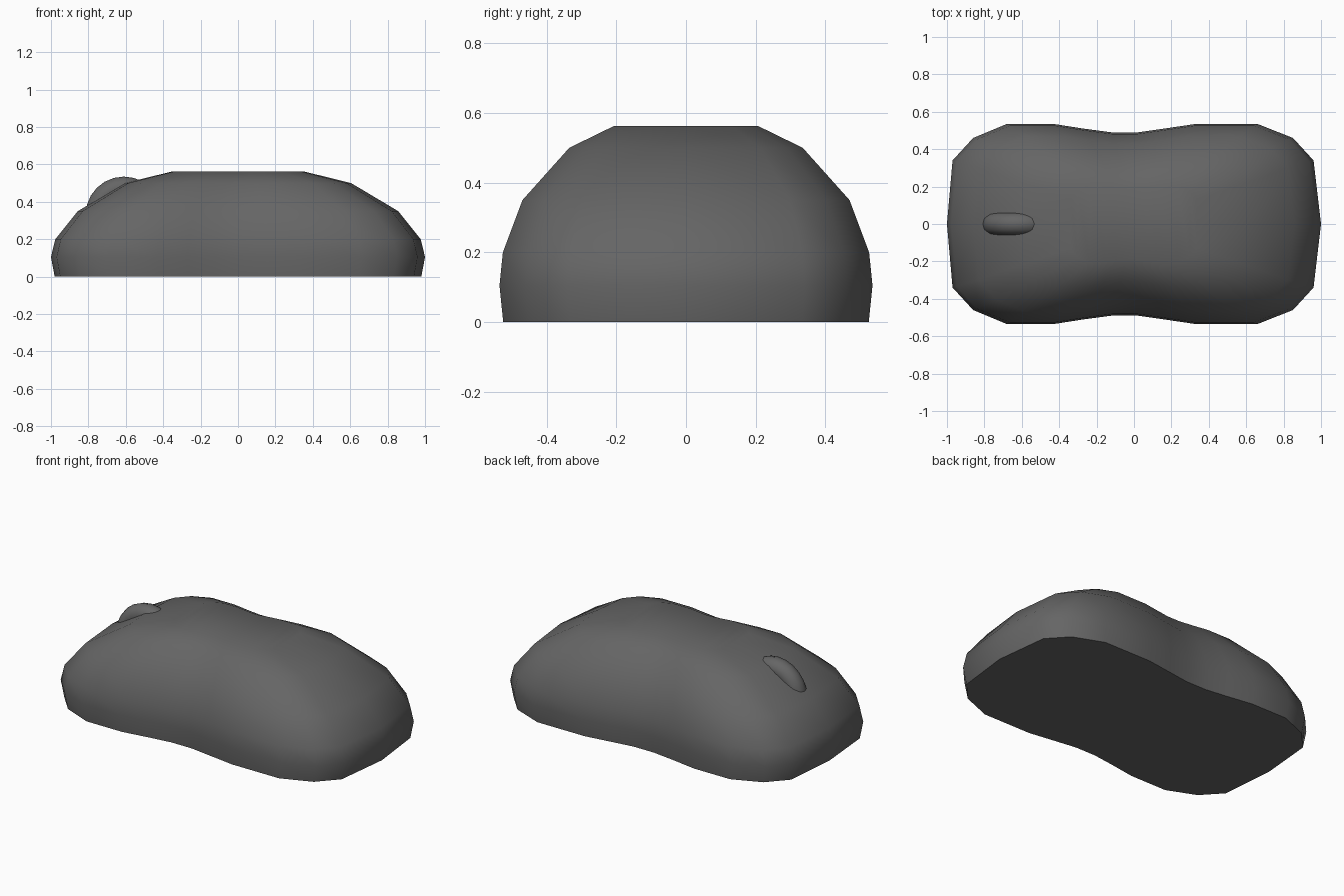
import bpy, bmesh, math

if "Cube" in bpy.data.objects:
    bpy.data.objects.remove(bpy.data.objects["Cube"])

dark = bpy.data.materials.new("dark_grey")
dark.diffuse_color = (0.13, 0.13, 0.13, 1)
dark.use_nodes = True
dark.node_tree.nodes["Principled BSDF"].inputs["Base Color"].default_value = dark.diffuse_color

# Half of the waisted plan outline, from the front tip to the rear tip
HALF = [(-1, 0), (-0.97, 0.34), (-0.86, 0.46), (-0.68, 0.535), (-0.43, 0.535),
        (-0.27, 0.51), (-0.12, 0.49), (0.02, 0.49), (0.16, 0.51), (0.33, 0.535),
        (0.66, 0.535), (0.85, 0.46), (0.96, 0.34), (1, 0)]
OUTLINE = HALF + [(x, -y) for x, y in HALF[-2:0:-1]]

# Height, length scale and width scale of each level of the shell
LEVELS = [(0, 0.98, 0.98), (0.105, 1, 1), (0.2, 0.977, 0.982),
          (0.35, 0.857, 0.877), (0.5, 0.605, 0.626), (0.563, 0.35, 0.385)]


def finish(obj, angle):
    obj.data.materials.append(dark)
    bpy.ops.object.select_all(action='DESELECT')
    obj.select_set(True)
    bpy.context.view_layer.objects.active = obj
    bpy.ops.object.shade_smooth_by_angle(angle=math.radians(angle))


# Body shell: stacked outlines joined by quads, closed top and bottom
bm = bmesh.new()
rings = [[bm.verts.new((x * sx, y * sy, z)) for x, y in OUTLINE]
         for z, sx, sy in LEVELS]
n = len(OUTLINE)
for low, high in zip(rings, rings[1:]):
    for i in range(n):
        j = (i + 1) % n
        bm.faces.new((low[i], low[j], high[j], high[i]))
bm.faces.new(rings[0])
# Top is a row of strips across the width
top = rings[-1]
half = len(HALF) - 1
for i in range(half):
    quad = [top[i], top[i + 1], top[(n - i - 1) % n], top[(n - i) % n]]
    bm.faces.new(list(dict.fromkeys(quad)))
bmesh.ops.recalc_face_normals(bm, faces=bm.faces)
mesh = bpy.data.meshes.new("mouse_body")
bm.to_mesh(mesh)
bm.free()
body = bpy.data.objects.new("mouse_body", mesh)
bpy.context.collection.objects.link(body)
finish(body, 55)

# Scroll wheel, half sunk into the sloping front
bpy.ops.mesh.primitive_torus_add(major_radius=0.145, minor_radius=0.06,
                                 major_segments=24, minor_segments=12,
                                 location=(-0.61, 0, 0.33),
                                 rotation=(math.pi / 2, 0, 0))
wheel = bpy.context.object
wheel.name = "scroll_wheel"
finish(wheel, 60)
